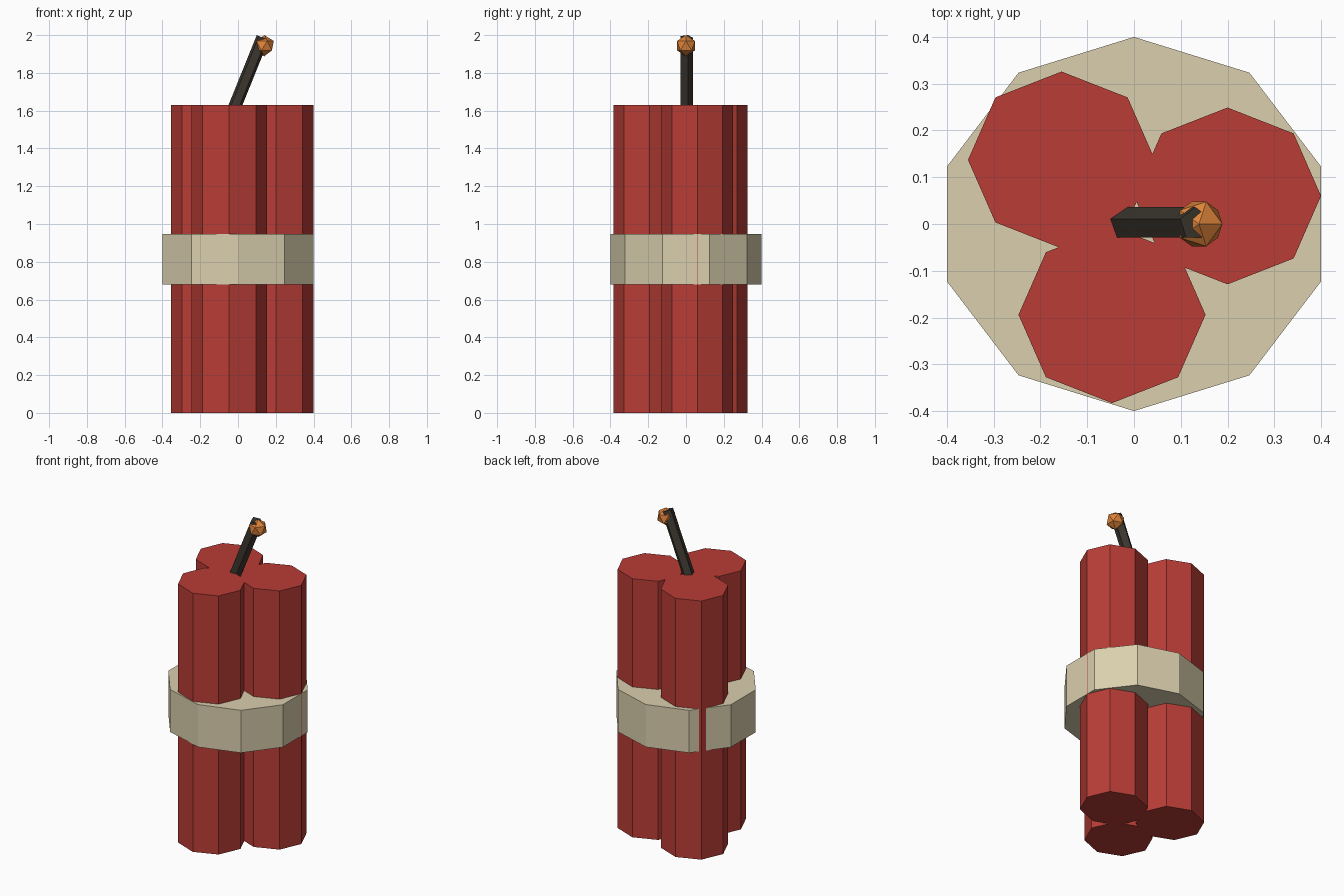
import bpy, bmesh, math
from mathutils import Matrix, Vector

if "Cube" in bpy.data.objects:
    bpy.data.objects.remove(bpy.data.objects["Cube"])


def material(name, rgb):
    m = bpy.data.materials.new(name)
    m.diffuse_color = (*rgb, 1)
    m.use_nodes = True
    m.node_tree.nodes["Principled BSDF"].inputs["Base Color"].default_value = m.diffuse_color
    return m


RED = material("stick red", (0.485, 0.046, 0.037))
TAN = material("band tan", (0.70, 0.62, 0.42))
DARK = material("fuse charcoal", (0.045, 0.037, 0.028))
ORANGE = material("spark orange", (0.72, 0.225, 0.042))


def make_object(name, bm, mat):
    me = bpy.data.meshes.new(name)
    bm.to_mesh(me)
    bm.free()
    me.materials.append(mat)
    ob = bpy.data.objects.new(name, me)
    bpy.context.collection.objects.link(ob)
    return ob


def prism(name, sides, rx, ry, centre, z0, z1, mat):
    """Upright capped prism with a corner pointing to +y."""
    bm = bmesh.new()
    ring = [bm.verts.new((centre[0] + rx * math.sin(math.tau * i / sides),
                          centre[1] + ry * math.cos(math.tau * i / sides), z0))
            for i in range(sides)]
    base = bm.faces.new(ring)
    top = bmesh.ops.extrude_face_region(bm, geom=[base], use_keep_orig=True)
    verts = [g for g in top["geom"] if isinstance(g, bmesh.types.BMVert)]
    bmesh.ops.translate(bm, verts=verts, vec=(0, 0, z1 - z0))
    bmesh.ops.recalc_face_normals(bm, faces=bm.faces)
    return make_object(name, bm, mat)


# Three eight-sided sticks
for i, c in enumerate([(0.2, 0.06), (-0.155, 0.137), (-0.047, -0.194)]):
    prism(f"stick_{i + 1}", 8, 0.2, 0.189, c, 0, 1.63, RED)

# Ten-sided binding band
prism("band", 10, 0.42, 0.4, (0, 0), 0.68, 0.948, TAN)

# Leaning five-sided fuse, hung from the centre of its top end
fuse = prism("fuse", 5, 0.036, 0.036, (0, 0), -0.43, 0, DARK)
fuse.data.transform(Matrix.Translation((0.131, 0, 1.987)) @ Matrix.Rotation(0.384, 4, 'Y'))

# Faceted spark at the fuse tip
bm = bmesh.new()
bmesh.ops.create_icosphere(bm, subdivisions=1, radius=0.056,
                           matrix=Matrix.Translation(Vector((0.139, 0, 1.944))))
make_object("spark", bm, ORANGE)
